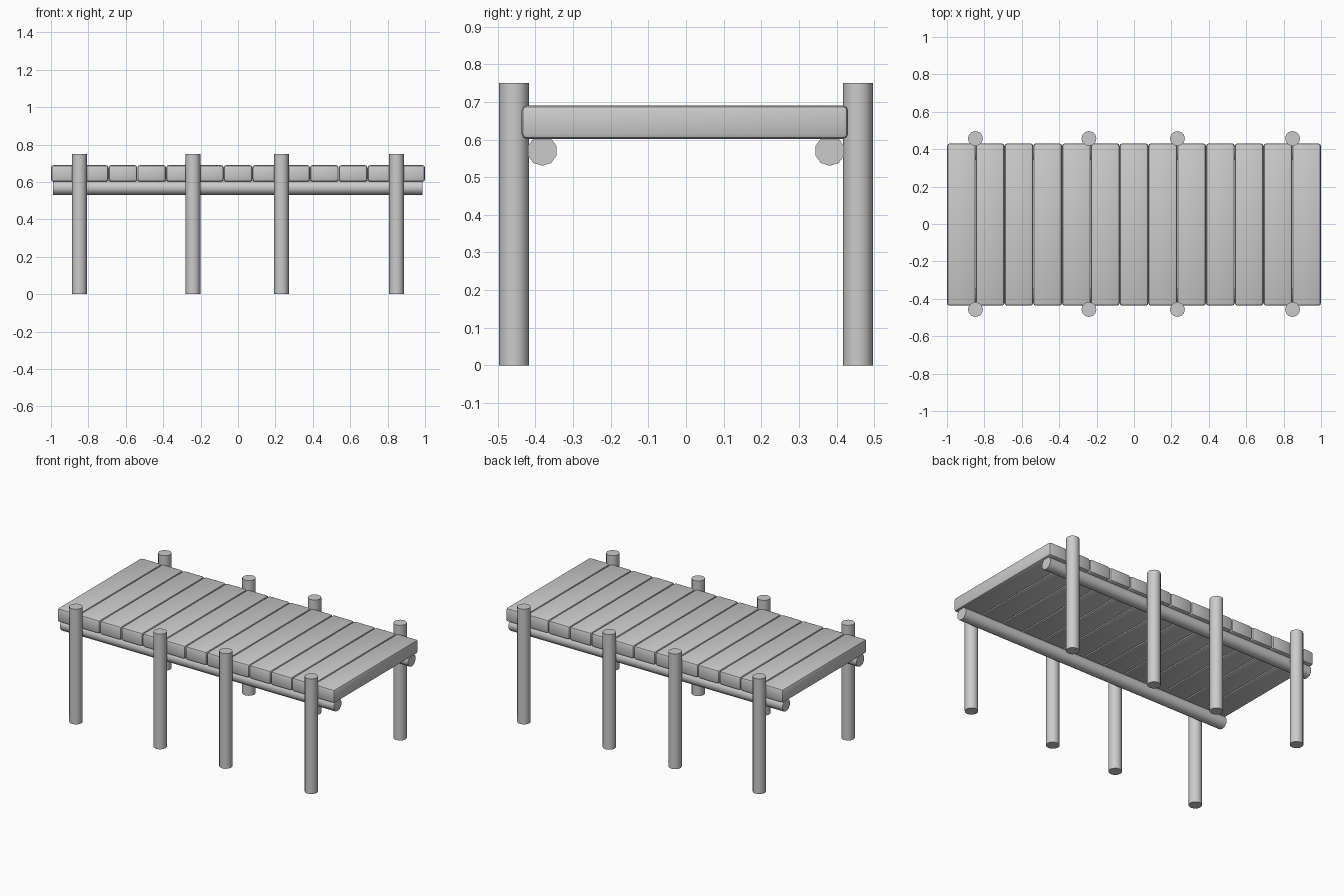
import bpy
from math import pi

if "Cube" in bpy.data.objects:
    bpy.data.objects.remove(bpy.data.objects["Cube"])

PLANKS = 13
PITCH = 2.0 / PLANKS


def smooth(ob):
    bpy.ops.object.select_all(action='DESELECT')
    ob.select_set(True)
    bpy.context.view_layer.objects.active = ob
    bpy.ops.object.shade_smooth_by_angle(angle=0.7)


def pole(name, loc, length, sides, rot=(0, 0, 0)):
    bpy.ops.mesh.primitive_cylinder_add(vertices=sides, radius=0.04, depth=length,
                                        location=loc, rotation=rot)
    ob = bpy.context.object
    ob.name = name
    smooth(ob)
    return ob


# deck planks with softened edges
for i in range(PLANKS):
    x = -1 + PITCH * (i + 0.5)
    bpy.ops.mesh.primitive_cube_add(size=1, location=(x, -0.003, 0.646))
    plank = bpy.context.object
    plank.name = f"deck_plank_{i + 1}"
    plank.scale = (PITCH - 0.001, 0.868, 0.089)
    bpy.ops.object.transform_apply(location=False, rotation=False, scale=True)
    bevel = plank.modifiers.new("soft_edges", 'BEVEL')
    bevel.width = 0.014
    bevel.segments = 2
    bpy.ops.object.modifier_apply(modifier=bevel.name)
    smooth(plank)

for side, s in (("front", -1), ("back", 1)):
    # long beam under the deck
    pole(f"{side}_beam", (-0.002, s * 0.382, 0.57), 1.975, 10, (0, pi / 2, pi / 2 * 0))\
        .rotation_euler = (pi / 2, 0, pi / 2)
    # upright posts
    for n, x in enumerate((-0.848, -0.241, 0.232, 0.848)):
        pole(f"{side}_post_{n + 1}", (x, s * 0.457, 0.375), 0.75, 12)
